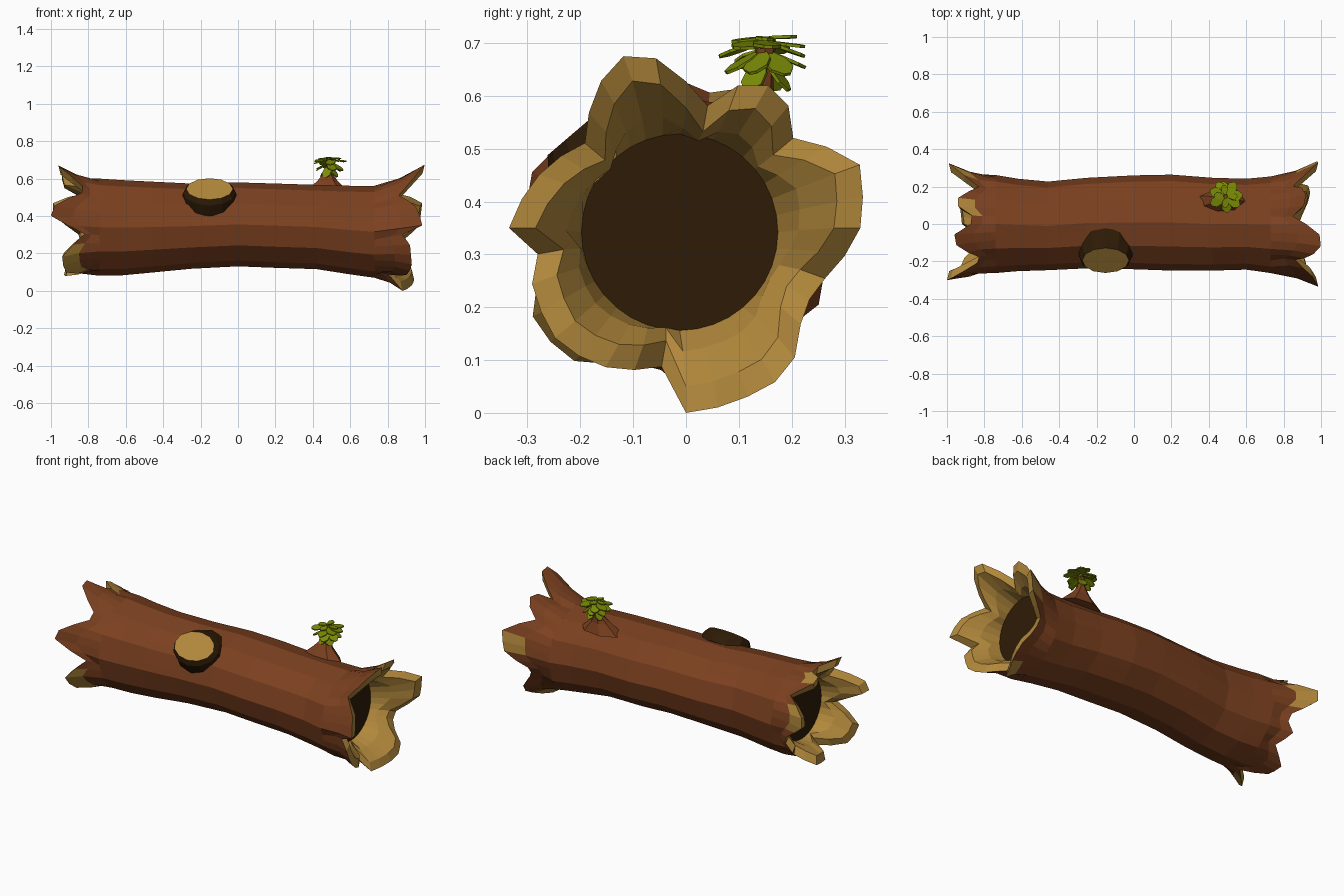
import bpy, bmesh, math, random
from mathutils import Vector, Matrix

if "Cube" in bpy.data.objects:
    bpy.data.objects.remove(bpy.data.objects["Cube"])

random.seed(4)

def mat(name, c):
    m = bpy.data.materials.new(name)
    m.diffuse_color = (*c, 1)
    m.use_nodes = True
    m.node_tree.nodes["Principled BSDF"].inputs["Base Color"].default_value = m.diffuse_color
    return m

BARK = mat("red brown bark", (0.2, 0.052, 0.014))
WOOD = mat("pale wood", (0.45, 0.25, 0.045))
DARK = mat("dark hollow", (0.028, 0.011, 0.002))
LEAF = mat("leaf green", (0.2, 0.26, 0.002))

def finish(bm, name, mats):
    bmesh.ops.recalc_face_normals(bm, faces=bm.faces)
    me = bpy.data.meshes.new(name)
    bm.to_mesh(me)
    bm.free()
    for m in mats:
        me.materials.append(m)
    ob = bpy.data.objects.new(name, me)
    bpy.context.collection.objects.link(ob)
    return ob

def loft(bm, rings, mids):
    """Bridge point rings; mids gives the material of each band."""
    vs = [[bm.verts.new(p) for p in r] for r in rings]
    n = len(rings[0])
    for a, b, m in zip(vs, vs[1:], mids):
        for i in range(n):
            j = (i + 1) % n
            bm.faces.new((a[i], a[j], b[j], b[i])).material_index = m
    return vs

# ---- log body: stations of x, ymin, ymax, zmin, zmax
N = 36
ANG = [i * 360 / N for i in range(N)]
STATIONS = [(-0.74, -.26, .26, .083, .598), (-0.62, -.25, .24, .085, .59),
            (-0.46, -.245, .225, .10, .582), (-0.25, -.235, .245, .12, .572),
            (0, -.24, .258, .133, .578), (0.2, -.247, .262, .125, .572),
            (0.42, -.247, .245, .118, .565), (0.6, -.242, .24, .09, .56),
            (0.73, -.26, .252, .072, .56)]

# splintered ends: angle from +y towards +z, |x| of rim, radius of rim
RIGHT = [(0, .97, .33), (20, .985, .35), (40, .85, .265), (55, .92, .32), (68, .92, .297),
         (80, .85, .235), (83, .85, .235), (97, .99, .32), (112, 1.0, .35), (140, .86, .25),
         (162, .96, .30), (180, .985, .335), (190, .88, .285), (200, .92, .31), (222, .93, .325),
         (248, .89, .295), (258, .79, .25), (270, .88, .35), (290, .93, .34), (306, .95, .335),
         (325, .86, .265), (340, .86, .28), (360, .97, .33)]
LEFT = [(0, .92, .29), (10, .99, .33), (20, .99, .345), (40, .83, .26), (60, .94, .28),
        (70, .94, .28), (85, .83, .25), (100, .96, .325), (110, .95, .33), (135, .80, .26),
        (160, .98, .31), (170, 1.0, .305), (190, .82, .265), (210, .94, .335), (228, .93, .335),
        (250, .80, .265), (270, .92, .27), (290, .93, .28), (310, .83, .26), (330, .88, .29),
        (345, .82, .27), (360, .92, .29)]

def lookup(keys, a):
    for p, q in zip(keys, keys[1:]):
        if p[0] <= a <= q[0]:
            t = (a - p[0]) / (q[0] - p[0])
            return p[1] + t * (q[1] - p[1]), p[2] + t * (q[2] - p[2])

def polar(x, r, a, cy=0, cz=.35):
    a = math.radians(a)
    return Vector((x, cy + r * math.cos(a), cz + r * math.sin(a)))

def body_ring(s):
    """Twelve flat sides fitted to the station's box."""
    x, y0, y1, z0, z1 = s
    ring = []
    for a in ANG:
        k = 1.008 * math.cos(math.pi / 12) / math.cos(math.radians(a % 30 - 15))
        t = math.radians(a)
        ring.append(Vector((x, (y0 + y1) / 2 + (y1 - y0) / 2 * k * math.cos(t),
                            (z0 + z1) / 2 + (z1 - z0) / 2 * k * math.sin(t))))
    return ring

def end_rings(keys, sgn, base):
    """Outer middle, outer rim, inner rim, inner middle, hollow edge."""
    out = [[], [], [], [], []]
    for i, a in enumerate(ANG):
        x, r = lookup(keys, a)
        tip = polar(sgn * x, r, a)
        inner = polar(sgn * (x - .012), r - .05, a)
        hole = polar(sgn * .755, .186, a, -.012, .342)
        radial = polar(0, 1, a, 0, 0)
        mid = base[i].lerp(tip, .55) - radial * .012
        imid = hole.lerp(inner, .5) - radial * .014
        for lst, p in zip(out, (mid, tip, inner, imid, hole)):
            lst.append(p)
    return out

bm = bmesh.new()
body = [body_ring(s) for s in STATIONS]
le = end_rings(LEFT, -1, body[0])
re = end_rings(RIGHT, 1, body[-1])
vs = loft(bm, le[::-1] + body + re, [1, 1, 1] + [0] * (len(body) + 3) + [1, 1, 1])
for cap in (vs[0], vs[-1]):                       # dark hollow at both ends
    bm.faces.new(cap).material_index = 2
STRIPPED = {-1: [(0, 30), (55, 75), (205, 240)], 1: [(0, 20), (258, 285)]}
for f in bm.faces:                                # splinter tips with stripped bark
    c = f.calc_center_median()
    a = math.degrees(math.atan2(c.z - .35, c.y)) % 360
    if f.material_index == 0 and abs(c.x) > .85:
        if any(lo < a < hi for lo, hi in STRIPPED[1 if c.x > 0 else -1]):
            f.material_index = 1
finish(bm, "hollow_log", [BARK, WOOD, DARK])

# ---- sawn knot on the front upper side
def knot_ring(c, d, rx, rt):
    u = Vector((1, 0, 0))
    t = d.cross(u)
    return [c + u * rx * math.cos(k * math.tau / 12) + t * rt * math.sin(k * math.tau / 12)
            for k in range(12)]

bm = bmesh.new()
d = Vector((0, -.65, .76)).normalized()
face = Vector((-.152, -.195, .545))
root = Vector((-.152, -.125, .487))
vs = loft(bm, [knot_ring(root, d, .15, .135), knot_ring(face - d * .025, d, .14, .108),
               knot_ring(face, d, .125, .088)], [0, 0])
bm.faces.new(vs[0])
bm.faces.new(vs[-1]).material_index = 1
finish(bm, "sawn_knot", [DARK, WOOD])

# ---- sprout: bark mound, stem and leaves
def disc(x, y, z, rx, ry, n=7):
    return [Vector((x + rx * math.cos(k * math.tau / n), y + ry * math.sin(k * math.tau / n), z))
            for k in range(n)]

bm = bmesh.new()
vs = loft(bm, [disc(.47, .12, .525, .13, .07), disc(.475, .13, .585, .06, .04),
               disc(.48, .14, .62, .03, .026)], [0, 0])
bm.faces.new(vs[0])
bm.faces.new(vs[-1])
finish(bm, "sprout_mound", [BARK])

bm = bmesh.new()
vs = loft(bm, [disc(.48, .14, .61, .029, .027), disc(.487, .147, .65, .018, .018),
               disc(.49, .15, .69, .02, .02)], [0, 0])
bm.faces.new(vs[0])
bm.faces.new(vs[-1])
finish(bm, "sprout_stem", [BARK])

LEAF_SHAPE = [(0, .008), (.03, .025), (.06, .026), (.08, .008), (.08, -.008), (.06, -.026), (.03, -.025), (0, -.008)]
bm = bmesh.new()
for count, start, z, droop, size in ((7, 10, .703, 13, 1.0), (6, 35, .688, 30, .95),
                                     (4, 60, .675, 52, .9), (4, 0, .71, 3, .65)):
    for k in range(count):
        a = math.radians(start + k * 360 / count + random.uniform(-10, 10))
        M = (Matrix.Translation((.49, .148, z)) @ Matrix.Rotation(a, 4, 'Z')
             @ Matrix.Rotation(math.radians(droop + random.uniform(-8, 8)), 4, 'Y')
             @ Matrix.Rotation(random.uniform(-.25, .25), 4, 'X'))
        loop = [[M @ Vector((.01 + x * size, y * size, h)) for x, y in LEAF_SHAPE] for h in (-.003, .003)]
        vs = loft(bm, loop, [0])
        bm.faces.new(vs[0])
        bm.faces.new(vs[1])
finish(bm, "sprout_leaves", [LEAF])
